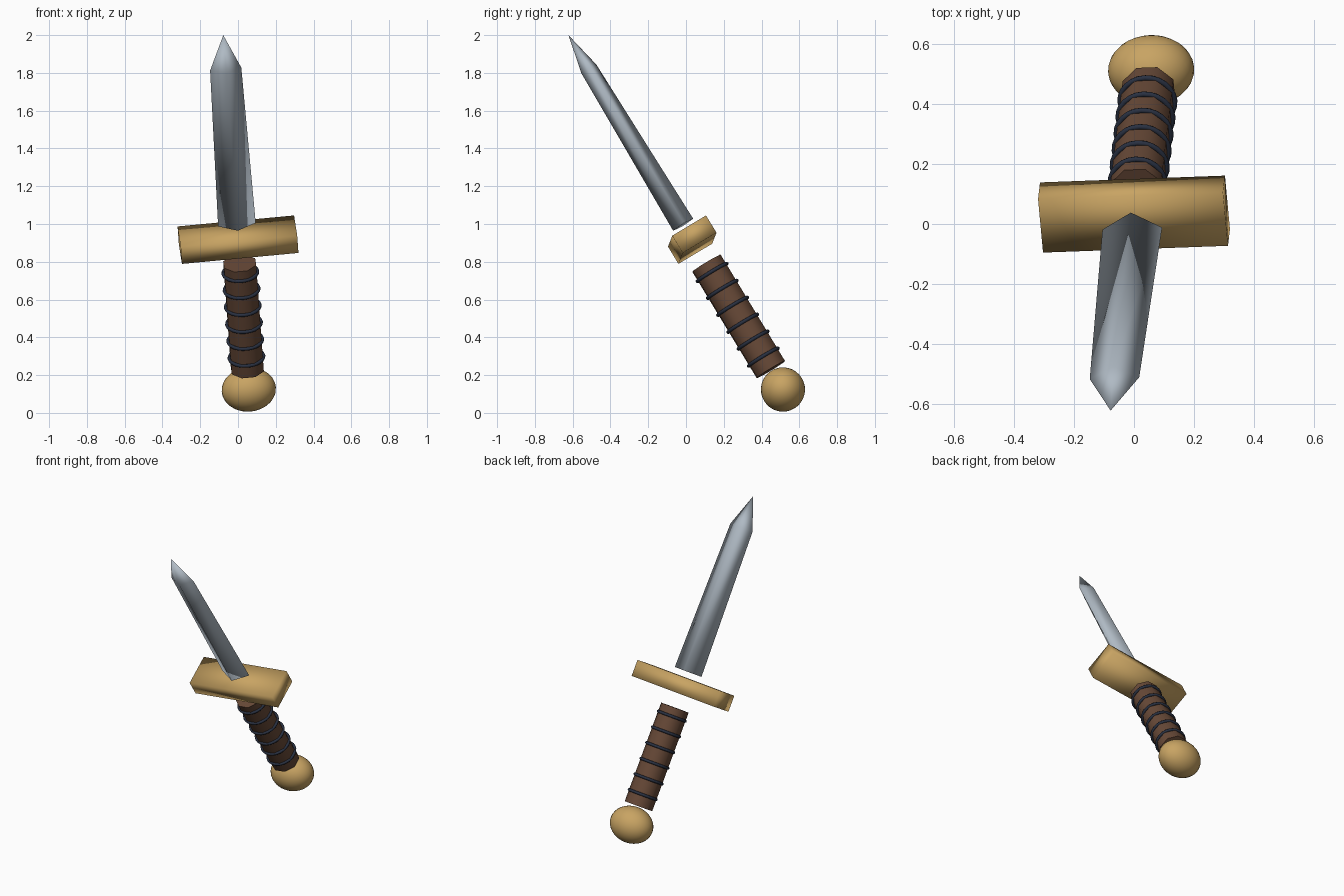
import bpy, bmesh, math
from mathutils import Matrix, Vector

if "Cube" in bpy.data.objects:
    bpy.data.objects.remove(bpy.data.objects["Cube"])

# Sword frame: local Z runs along the blade, local X along the guard
Z = Vector((-0.0615, -0.517, 0.854)).normalized()
X = Vector((0.995, 0.036, 0.0945))
X = (X - Z * X.dot(Z)).normalized()
Y = Z.cross(X)
FRAME = Matrix.Translation((0, 0.033, 0.917)) @ Matrix((X, Y, Z)).transposed().to_4x4()


def material(name, rgb):
    m = bpy.data.materials.new(name)
    m.diffuse_color = (*rgb, 1)
    m.use_nodes = True
    m.node_tree.nodes["Principled BSDF"].inputs["Base Color"].default_value = m.diffuse_color
    return m


gold = material("gold", (0.58, 0.37, 0.125))
brown = material("brown leather", (0.135, 0.066, 0.038))
steel = material("steel", (0.43, 0.49, 0.55))
cord = material("dark blue cord", (0.022, 0.03, 0.053))


def finish(name, bm, mat, sharp_angle=None):
    """Turn a bmesh in the sword frame into a smooth shaded object."""
    bmesh.ops.recalc_face_normals(bm, faces=bm.faces)
    for f in bm.faces:
        f.smooth = True
    if sharp_angle:
        for e in bm.edges:
            e.smooth = e.calc_face_angle(0) < sharp_angle
    bm.transform(FRAME)
    me = bpy.data.meshes.new(name)
    bm.to_mesh(me)
    bm.free()
    me.materials.append(mat)
    ob = bpy.data.objects.new(name, me)
    bpy.context.collection.objects.link(ob)
    return ob


# Blade: tapered diamond section closing to a point
bm = bmesh.new()
rings = []
for z, w, t in ((0.093, 0.1, 0.062), (1.058, 0.083, 0.046)):
    rings.append([bm.verts.new(p) for p in ((w, 0, z), (0, t, z), (-w, 0, z), (0, -t, z))])
tip = bm.verts.new((0, 0, 1.268))
bm.faces.new(rings[0])
for i in range(4):
    j = (i + 1) % 4
    bm.faces.new((rings[0][i], rings[0][j], rings[1][j], rings[1][i]))
    bm.faces.new((rings[1][i], rings[1][j], tip))
finish("blade", bm, steel)

# Crossguard: plain bar
bm = bmesh.new()
bmesh.ops.create_cube(bm, size=1, matrix=Matrix.Diagonal((0.62, 0.209, 0.107, 1)))
finish("crossguard", bm, gold)

# Grip: octagonal rod
bm = bmesh.new()
bmesh.ops.create_cone(bm, cap_ends=True, segments=8, radius1=0.092, radius2=0.092, depth=0.659,
                      matrix=Matrix.Translation((0, 0, -0.4755)) @ Matrix.Rotation(math.pi / 8, 4, 'Z'))
finish("grip", bm, brown, math.radians(60))

# Cord rings wound around the grip
SEG, SIDES, MAJOR, MINOR = 24, 8, 0.091, 0.0095
for n in range(6):
    bm = bmesh.new()
    loops = []
    for i in range(SEG):
        a = math.tau * i / SEG
        loop = []
        for k in range(SIDES):
            b = math.tau * k / SIDES
            r = MAJOR + MINOR * math.cos(b)
            loop.append(bm.verts.new((r * math.cos(a), r * math.sin(a),
                                      -0.203 - 0.105 * n + MINOR * math.sin(b))))
        loops.append(loop)
    for i in range(SEG):
        p, q = loops[i], loops[(i + 1) % SEG]
        for k in range(SIDES):
            m = (k + 1) % SIDES
            bm.faces.new((p[k], q[k], q[m], p[m]))
    finish(f"grip_ring_{n + 1}", bm, cord)

# Pommel: ball widened along the guard direction
bm = bmesh.new()
bmesh.ops.create_uvsphere(bm, u_segments=32, v_segments=16, radius=1,
                          matrix=Matrix.Translation((0, 0, -0.929)) @ Matrix.Diagonal((0.144, 0.117, 0.117, 1)))
finish("pommel", bm, gold)
